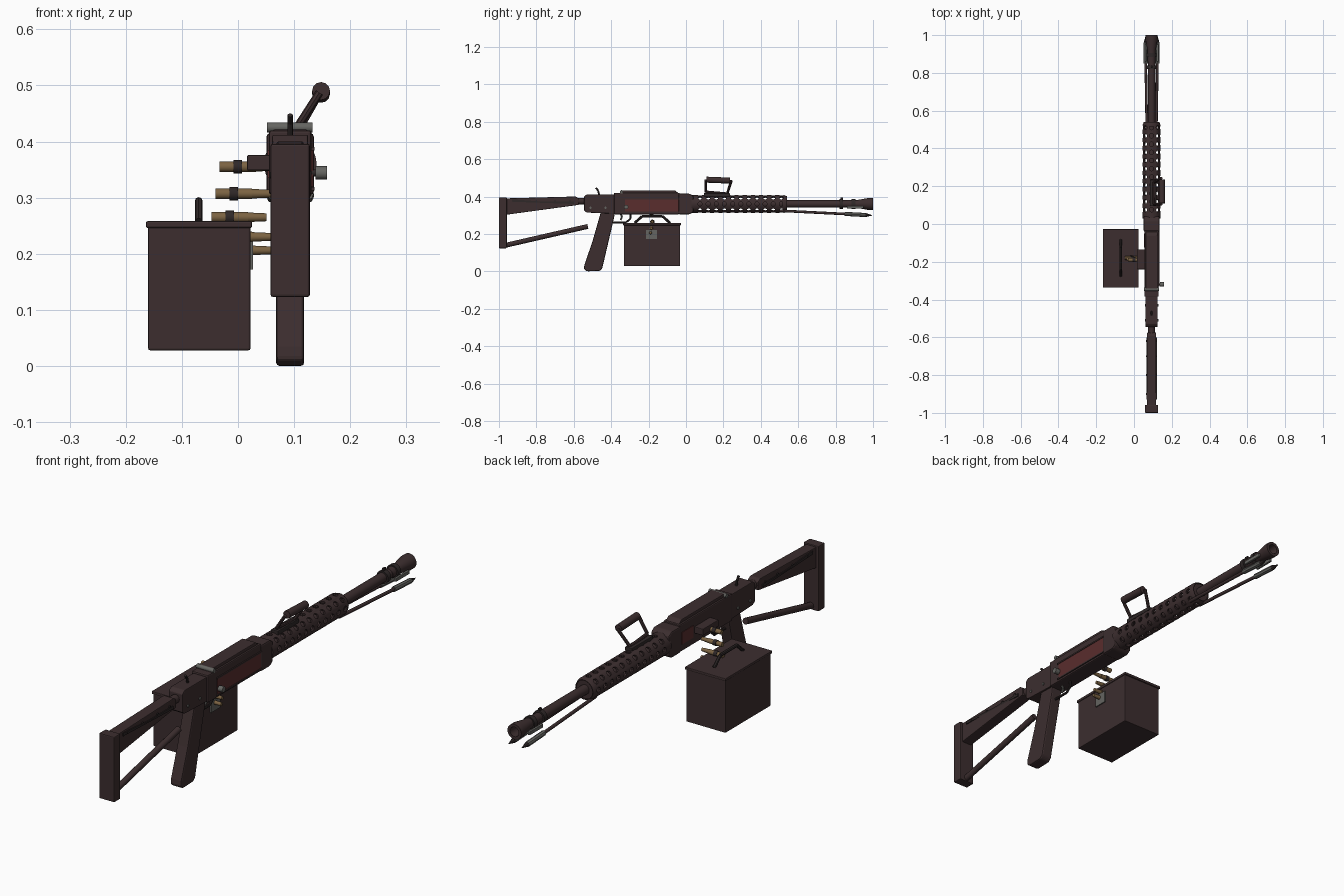
import bpy, bmesh, math
from mathutils import Vector, Matrix

if "Cube" in bpy.data.objects:
    bpy.data.objects.remove(bpy.data.objects["Cube"])


def material(name, rgb):
    m = bpy.data.materials.new(name)
    m.use_nodes = True
    m.diffuse_color = (*rgb, 1)
    m.node_tree.nodes["Principled BSDF"].inputs["Base Color"].default_value = (*rgb, 1)
    return m


BROWN = material("dark brown metal", (0.045, 0.027, 0.028))
DARK = material("blackened steel", (0.028, 0.021, 0.021))
RED = material("dark red panel", (0.1, 0.026, 0.026))
BRASS = material("brass", (0.2, 0.125, 0.055))
GREY = material("grey steel", (0.13, 0.13, 0.12))
CX, CZ = 0.093, 0.36


def finish(name, bm, mat, bevel=0, smooth=False):
    bmesh.ops.recalc_face_normals(bm, faces=bm.faces)
    mesh = bpy.data.meshes.new(name)
    bm.to_mesh(mesh)
    bm.free()
    ob = bpy.data.objects.new(name, mesh)
    bpy.context.collection.objects.link(ob)
    mesh.materials.append(mat)
    if bevel:
        mod = ob.modifiers.new("bevel", "BEVEL")
        mod.width, mod.segments = bevel, 2
    if smooth:
        bpy.ops.object.select_all(action="DESELECT")
        ob.select_set(True)
        bpy.context.view_layer.objects.active = ob
        bpy.ops.object.shade_smooth_by_angle(angle=math.radians(40))
    return ob


def box(name, lo, hi, mat=BROWN, bevel=0.003):
    lo, hi = Vector(lo), Vector(hi)
    bm = bmesh.new()
    bmesh.ops.create_cube(bm, size=1)
    bmesh.ops.scale(bm, vec=hi - lo, verts=bm.verts)
    bmesh.ops.translate(bm, vec=(lo + hi) / 2, verts=bm.verts)
    return finish(name, bm, mat, bevel)


def add_rod(bm, p, q, r1, r2, sides=12):
    p, q = Vector(p), Vector(q)
    turn = (q - p).to_track_quat("Z", "Y").to_matrix().to_4x4()
    bmesh.ops.create_cone(bm, cap_ends=True, segments=sides, radius1=r1, radius2=r2,
                          depth=(q - p).length, matrix=Matrix.Translation((p + q) / 2) @ turn)


def rod(name, p, q, r, mat=BROWN, r2=None, sides=12):
    bm = bmesh.new()
    add_rod(bm, p, q, r, r if r2 is None else r2, sides)
    return finish(name, bm, mat, smooth=True)


def path(name, points, r, mat=DARK):
    bm = bmesh.new()
    for p, q in zip(points, points[1:]):
        add_rod(bm, p, q, r, r, 8)
    return finish(name, bm, mat, smooth=True)


def prism(name, outline, half, mat=BROWN, bevel=0.003):
    """Side outline in (y, z), extruded across the gun."""
    bm = bmesh.new()
    face = bm.faces.new([bm.verts.new((CX - half, y, z)) for y, z in outline])
    side = bmesh.ops.extrude_face_region(bm, geom=[face])["geom"]
    bmesh.ops.translate(bm, vec=(2 * half, 0, 0),
                        verts=[v for v in side if isinstance(v, bmesh.types.BMVert)])
    return finish(name, bm, mat, bevel)


def lathe(name, profile, mat=BROWN, sides=24):
    """Closed (y, radius) profile turned around the bore."""
    bm = bmesh.new()
    rings = []
    for i in range(sides):
        a = math.tau * i / sides
        rings.append([bm.verts.new((CX + r * math.cos(a), y, CZ + r * math.sin(a)))
                      for y, r in profile])
    n = len(profile)
    for i in range(sides):
        a, b = rings[i], rings[(i + 1) % sides]
        for j in range(n):
            k = (j + 1) % n
            bm.faces.new((a[j], a[k], b[k], b[j]))
    return finish(name, bm, mat, smooth=True)


# Receiver
prism("receiver_rear", [(-0.545, 0.325), (-0.53, 0.314), (-0.37, 0.308), (-0.37, 0.412),
                        (-0.53, 0.412), (-0.545, 0.4)], 0.032)
box("receiver", (0.055, -0.385, 0.305), (0.131, -0.035, 0.42), bevel=0.005)
prism("receiver_front", [(-0.04, 0.305), (0.02, 0.305), (0.04, 0.318), (0.04, 0.402),
                         (0.02, 0.415), (-0.04, 0.415)], 0.042, bevel=0.006)
prism("top_cover", [(-0.355, 0.418), (-0.345, 0.433), (-0.06, 0.433), (-0.04, 0.418)], 0.031)
rod("cover_pin", (0.052, -0.345, 0.425), (0.133, -0.345, 0.425), 0.009, GREY)
box("side_panel", (0.128, -0.325, 0.32), (0.1335, -0.04, 0.385), RED, 0)
box("far_side_panel", (0.0525, -0.125, 0.335), (0.057, -0.05, 0.385), RED, 0)
for z in (0.316, 0.387):
    box("panel_rail", (0.13, -0.33, z - 0.003), (0.136, -0.035, z + 0.003), BROWN, 0)
rod("charging_stem", (0.125, -0.32, 0.344), (0.14, -0.32, 0.344), 0.006, DARK)
rod("charging_knob", (0.138, -0.32, 0.344), (0.159, -0.32, 0.344), 0.012, GREY)
for y in (-0.51, -0.43):
    rod("receiver_rivet", (CX - 0.036, y, 0.34), (CX + 0.036, y, 0.34), 0.006, GREY)
path("rear_sight", [(CX, -0.465, 0.41), (CX, -0.47, 0.432), (CX, -0.482, 0.447)], 0.005)

# Stock
box("butt_plate", (0.058, -1, 0.123), (0.128, -0.958, 0.396), bevel=0.004)
prism("stock_upper", [(-0.965, 0.302), (-0.575, 0.355), (-0.575, 0.39),
                      (-0.59, 0.4), (-0.965, 0.39)], 0.024)
prism("stock_ridge", [(-0.93, 0.385), (-0.6, 0.36), (-0.6, 0.372), (-0.93, 0.372)], 0.028, DARK, 0)
rod("stock_joint", (CX, -0.59, 0.375), (CX, -0.53, 0.375), 0.018)
rod("stock_lower", (CX, -0.97, 0.138), (CX, -0.525, 0.24), 0.013)
for y in (-0.9, -0.8, -0.7, -0.62):
    rod("stock_rivet", (CX - 0.029, y, 0.376), (CX + 0.029, y, 0.376), 0.005, DARK, sides=8)

# Grip and trigger
prism("grip", [(-0.456, 0.315), (-0.38, 0.315), (-0.385, 0.285), (-0.448, 0.015),
               (-0.462, 0.002), (-0.53, 0), (-0.546, 0.012), (-0.543, 0.035),
               (-0.5, 0.16)], 0.025, bevel=0.006)
path("trigger_guard", [(CX, -0.395, 0.262), (CX, -0.32, 0.262), (CX, -0.298, 0.28),
                       (CX, -0.295, 0.31)], 0.005)
path("trigger", [(CX, -0.35, 0.31), (CX, -0.342, 0.29), (CX, -0.35, 0.274)], 0.005, GREY)

# Perforated barrel shroud
shroud = lathe("barrel_shroud", [(0.03, 0.047), (0.525, 0.047), (0.54, 0.041),
                                 (0.54, 0.038), (0.03, 0.038)], sides=32)
bm = bmesh.new()
for i in range(11):
    y = 0.075 + i * 0.0435
    for k in range(8):
        d = Vector((math.cos(k * math.tau / 8), 0, math.sin(k * math.tau / 8)))
        c = Vector((CX, y, CZ))
        add_rod(bm, c + d * 0.033, c + d * 0.06, 0.0115, 0.0115, 10)
cutter = finish("shroud_hole_cutter", bm, DARK)
cutter.hide_render = True
cutter.hide_set(True)
cutter.display_type = "WIRE"
cut = shroud.modifiers.new("holes", "BOOLEAN")
cut.operation, cut.object, cut.solver = "DIFFERENCE", cutter, "EXACT"

# Barrel and flared muzzle
rod("barrel", (CX, 0, CZ), (CX, 0.88, CZ), 0.02, sides=20)
rod("barrel_seat", (CX, 0.515, CZ), (CX, 0.535, CZ), 0.04, sides=20)
lathe("muzzle", [(0.86, 0.021), (0.92, 0.022), (0.975, 0.032), (1, 0.032), (1, 0.02), (0.86, 0.012)])
for y in (0.82, 0.885):
    rod("barrel_band", (CX, y, CZ), (CX, y + 0.02, CZ), 0.027, DARK, sides=16)
box("front_sight", (CX - 0.004, 0.825, 0.38), (CX + 0.004, 0.84, 0.396), DARK, 0)

# Folded bipod
for s in (-1, 1):
    x = CX + s * 0.031
    rod("bipod_leg", (CX + s * 0.025, 0.5, 0.324), (x, 0.86, 0.306), 0.007)
    rod("bipod_foot", (x, 0.85, 0.307), (x, 0.96, 0.301), 0.011, GREY, sides=8)
    rod("bipod_spike", (x, 0.96, 0.301), (x, 0.995, 0.299), 0.011, DARK, 0.001, 8)
    box("bipod_clip", (x - 0.005, 0.86, 0.335), (x + 0.005, 0.95, 0.35), GREY, 0.002)

# Carry handle, leaning to the left
path("handle_frame", [(0.145, 0.105, 0.487), (0.105, 0.105, 0.425), (0.105, 0.22, 0.415),
                      (0.145, 0.243, 0.485)], 0.007, BROWN)
rod("handle_grip", (0.148, 0.11, 0.49), (0.148, 0.235, 0.485), 0.016)
box("handle_mount", (0.085, 0.095, 0.4), (0.118, 0.235, 0.418), DARK)

# Ammunition box
box("ammo_box", (-0.16, -0.332, 0.028), (0.022, -0.032, 0.25))
box("ammo_lid", (-0.164, -0.337, 0.246), (0.025, -0.027, 0.258))
path("ammo_box_handle", [(-0.07, -0.275, 0.258), (-0.07, -0.235, 0.294),
                         (-0.07, -0.125, 0.294), (-0.07, -0.085, 0.258)], 0.007)
box("ammo_box_latch", (0.02, -0.215, 0.172), (0.027, -0.155, 0.222), GREY, 0)

# Feed tray and hanging belt of cartridges
box("feed_tray", (0.016, -0.24, 0.348), (0.06, -0.135, 0.376))
for x0, y, z in ((-0.033, -0.19, 0.355), (-0.04, -0.185, 0.307), (-0.047, -0.18, 0.265),
                 (-0.04, -0.185, 0.23), (-0.04, -0.19, 0.206)):
    rod("cartridge_case", (x0, y, z), (x0 + 0.065, y, z), 0.0095, BRASS)
    rod("cartridge_tip", (x0 + 0.065, y, z), (x0 + 0.098, y, z), 0.0085, BRASS, 0.007)
    rod("belt_link", (x0 + 0.025, y, z), (x0 + 0.04, y, z), 0.012, DARK)
